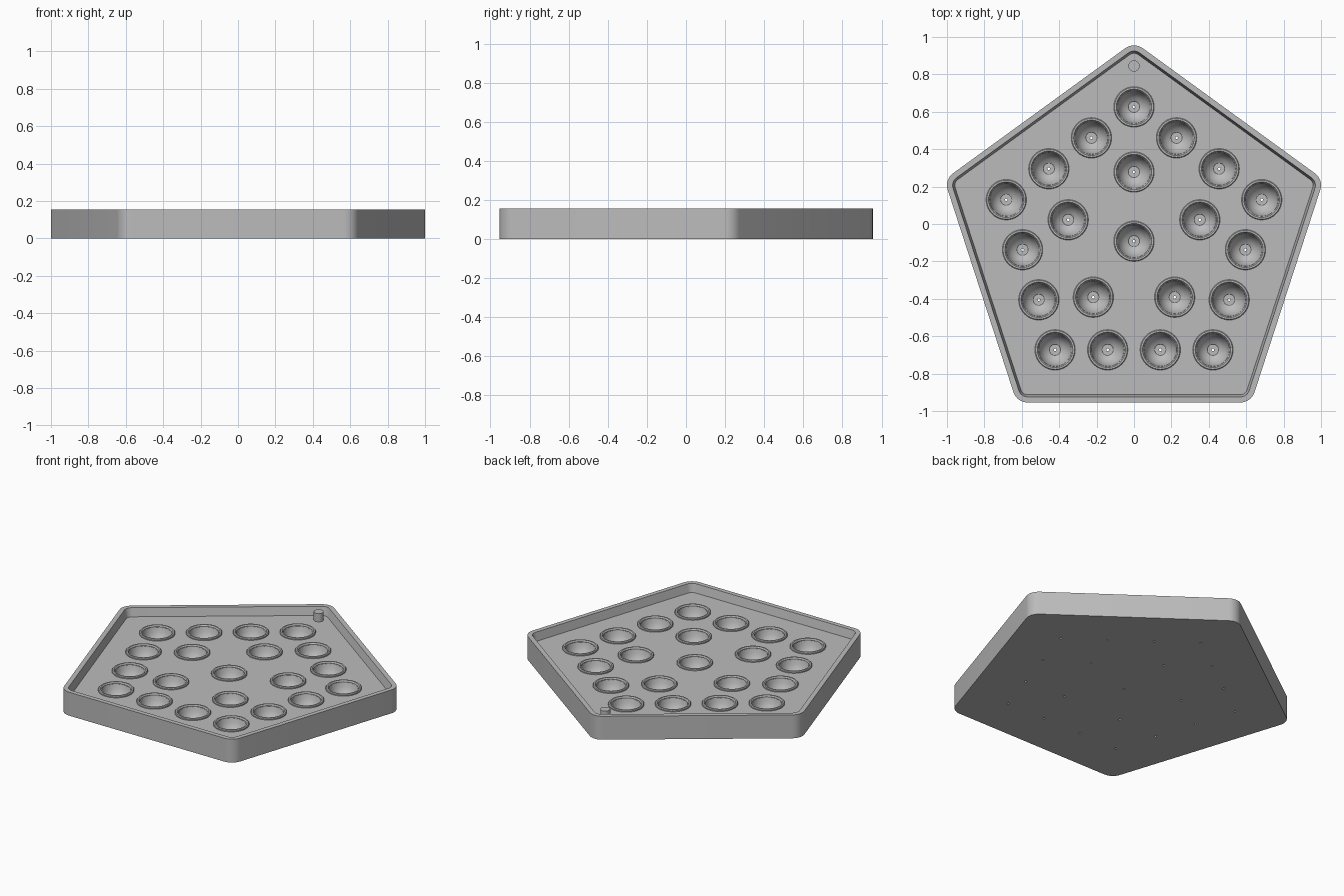
import bpy, bmesh, math
from mathutils import Vector

if "Cube" in bpy.data.objects:
    bpy.data.objects.remove(bpy.data.objects["Cube"], do_unlink=True)

CY = -0.092          # centre of the regular pentagon
HEIGHT, FLOOR = 0.155, 0.10

grey = bpy.data.materials.new("plain grey")
grey.use_nodes = True
grey.diffuse_color = (0.5, 0.5, 0.5, 1)
grey.node_tree.nodes["Principled BSDF"].inputs["Base Color"].default_value = (0.5, 0.5, 0.5, 1)


def finish(name, bm):
    """Turn a bmesh into a smooth-shaded grey object."""
    bmesh.ops.recalc_face_normals(bm, faces=bm.faces)
    mesh = bpy.data.meshes.new(name)
    bm.to_mesh(mesh)
    bm.free()
    mesh.materials.append(grey)
    obj = bpy.data.objects.new(name, mesh)
    bpy.context.collection.objects.link(obj)
    return obj


def activate(obj):
    bpy.ops.object.select_all(action='DESELECT')
    obj.select_set(True)
    bpy.context.view_layer.objects.active = obj


def smooth(obj):
    activate(obj)
    bpy.ops.object.shade_smooth_by_angle(angle=math.radians(30))


def corners(radius):
    """Five corners of a pentagon pointing to the back."""
    angles = [math.radians(90 + 72 * k) for k in range(5)]
    return [Vector((radius * math.cos(a), CY + radius * math.sin(a))) for a in angles]


def bridge(bm, a, b):
    n = len(a)
    for i in range(n):
        j = (i + 1) % n
        bm.faces.new((a[i], a[j], b[j], b[i]))


def outline(bm, inset, z, steps=8):
    """Rounded pentagon loop, inset from the outer wall."""
    r = 0.08 - inset
    verts = []
    for k, c in enumerate(corners(1.066 - 0.08 / math.cos(math.pi / 5))):
        for s in range(steps + 1):
            a = math.radians(90 + 72 * k - 36 + 72 * s / steps)
            verts.append(bm.verts.new((c.x + r * math.cos(a), c.y + r * math.sin(a), z)))
    return verts


def lathe(bm, profile, centre, closed=False, sides=40):
    """Spin a radius/height profile; cap its ends unless it is closed."""
    rings = []
    for r, z in profile:
        rings.append([bm.verts.new((centre.x + r * math.cos(2 * math.pi * i / sides),
                                    centre.y + r * math.sin(2 * math.pi * i / sides), z))
                      for i in range(sides)])
    for a, b in zip(rings, rings[1:]):
        bridge(bm, a, b)
    if closed:
        bridge(bm, rings[-1], rings[0])
    else:
        bm.faces.new(rings[0])
        bm.faces.new(rings[-1])


# Tray: outer wall, flat rim, slightly sloped inner wall and floor
bm = bmesh.new()
loops = [outline(bm, inset, z) for inset, z in
         ((0, 0), (0, HEIGHT), (0.03, HEIGHT), (0.042, FLOOR))]
for a, b in zip(loops, loops[1:]):
    bridge(bm, a, b)
bm.faces.new(loops[0])
bm.faces.new(loops[-1])
tray = finish("tray", bm)

# Cup layout: outer pentagon with three steps per edge, inner pentagon, middle
outer = corners(0.718)
spots = [a.lerp(b, t / 3) for a, b in zip(outer, outer[1:] + outer[:1]) for t in range(3)]
spots += corners(0.37) + [Vector((0, CY))]

# Round cups with a small drain hole, cut out of the tray
cup_profile = [(0.088, 0.14), (0.088, FLOOR), (0.081, 0.072), (0.069, 0.048),
               (0.052, 0.029), (0.032, 0.018), (0.030, 0.014), (0.007, 0.014), (0.007, -0.02)]
bm = bmesh.new()
for p in spots:
    lathe(bm, cup_profile, p)
cutter = finish("cup_cutter", bm)
cutter.hide_render = True
activate(tray)
cut = tray.modifiers.new("cups", 'BOOLEAN')
cut.operation = 'DIFFERENCE'
cut.solver = 'EXACT'
cut.object = cutter
bpy.ops.object.modifier_apply(modifier=cut.name)
bpy.data.objects.remove(cutter, do_unlink=True)
smooth(tray)

# Raised collar around each cup
collar = [(0.108, FLOOR - 0.005), (0.108, 0.107), (0.104, 0.112),
          (0.095, 0.112), (0.089, 0.104), (0.089, FLOOR - 0.005)]
bm = bmesh.new()
for p in spots:
    lathe(bm, collar, p, closed=True)
smooth(finish("cup_collars", bm))

# Locating peg in the back corner
bm = bmesh.new()
lathe(bm, [(0.03, FLOOR - 0.005), (0.03, HEIGHT)], Vector((0, 0.845)))
smooth(finish("corner_peg", bm))
